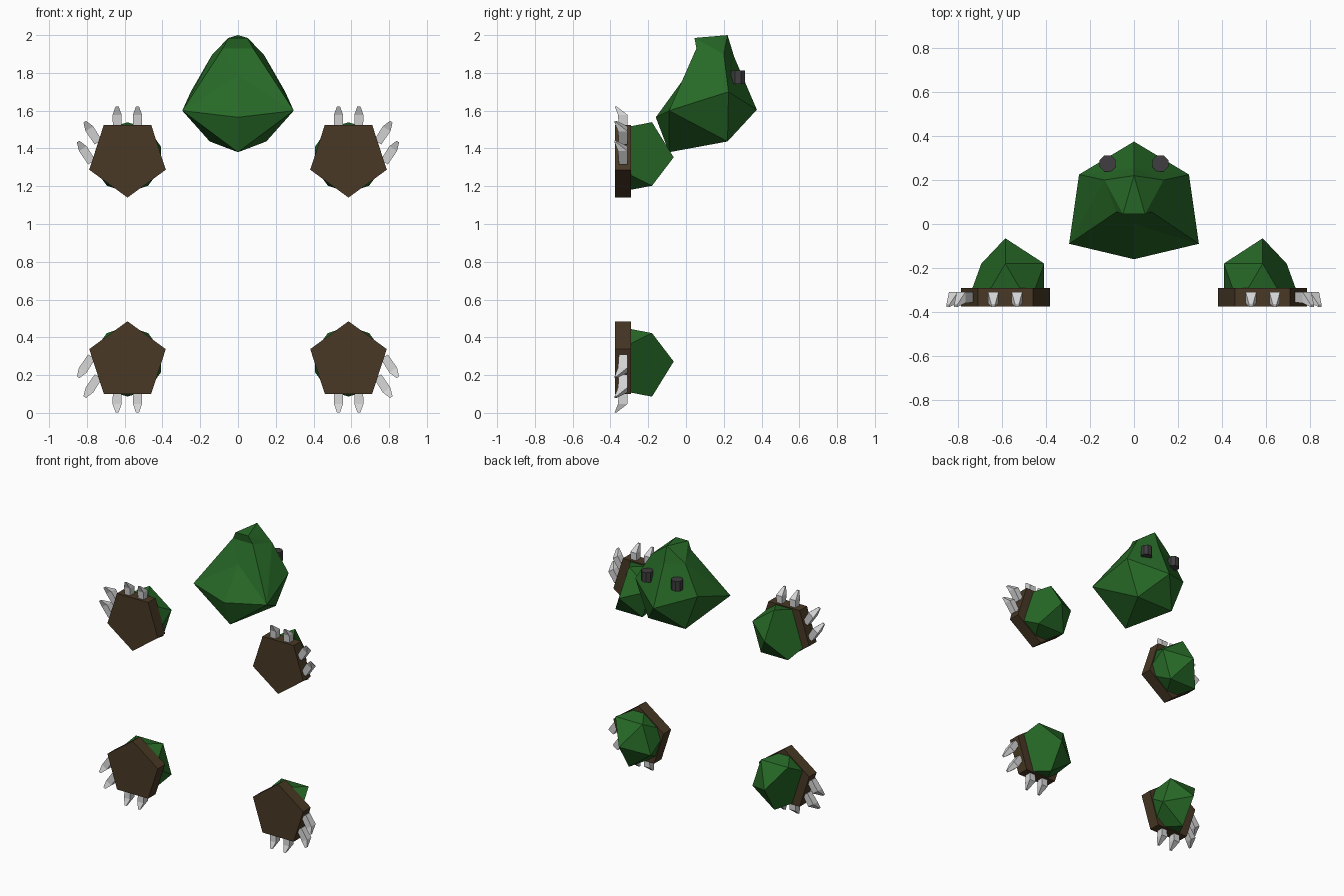
import bpy, bmesh, math
from mathutils import Vector

if "Cube" in bpy.data.objects:
    bpy.data.objects.remove(bpy.data.objects["Cube"])


def material(name, rgb):
    m = bpy.data.materials.new(name)
    m.diffuse_color = (*rgb, 1)
    m.use_nodes = True
    m.node_tree.nodes["Principled BSDF"].inputs["Base Color"].default_value = m.diffuse_color
    return m


GREEN = material("leaf green", (0.02, 0.14, 0.02))
BROWN = material("dark brown", (0.065, 0.04, 0.018))
BONE = material("claw grey", (0.66, 0.66, 0.66))
DARK = material("charcoal", (0.05, 0.048, 0.05))


def finish(name, bm, mat):
    bmesh.ops.recalc_face_normals(bm, faces=bm.faces[:])
    me = bpy.data.meshes.new(name)
    bm.to_mesh(me)
    bm.free()
    me.materials.append(mat)
    ob = bpy.data.objects.new(name, me)
    bpy.context.collection.objects.link(ob)
    return ob


def loft(name, rings, mat):
    """Join equal rings of points into a closed solid."""
    bm = bmesh.new()
    rs = [[bm.verts.new(p) for p in r] for r in rings]
    n = len(rs[0])
    for a, b in zip(rs, rs[1:]):
        for i in range(n):
            j = (i + 1) % n
            bm.faces.new((a[i], a[j], b[j], b[i]))
    bm.faces.new(rs[0])
    bm.faces.new(rs[-1])
    return finish(name, bm, mat)


def ring(r, deg, n=5):
    return [(r * math.cos(math.radians(deg + 360 / n * i)),
             r * math.sin(math.radians(deg + 360 / n * i))) for i in range(n)]


# Paws: sx mirrors left/right, sz mirrors upper/lower
def paw(label, sx, sz):
    cz = 1.353 if sz > 0 else 0.272

    def place(x, y, z):
        return (sx * (0.585 + x), y, cz + sz * z)

    # Pentagonal sole
    loft(label + "_sole", [[place(x, y, z) for x, z in ring(0.213, -90)]
                           for y in (-0.375, -0.29)], BROWN)

    # Gem-like back of the paw, with its outer corner sliced flat
    r, cy = 0.208, -0.273
    pts = [(0, cy + r, 0), (0, cy - 0.1, 0)]
    pts += [(x, cy + r * 0.447, z) for i, (x, z) in enumerate(ring(r * 0.894, 90)) if i != 4]
    pts += [(x, cy - r * 0.447, z) for x, z in ring(r * 0.894, -90)]
    bm = bmesh.new()
    for p in pts:
        bm.verts.new(place(*p))
    bmesh.ops.convex_hull(bm, input=bm.verts[:])
    bmesh.ops.dissolve_limit(bm, angle_limit=0.02, verts=bm.verts[:], edges=bm.edges[:])
    finish(label + "_body", bm, GREEN)

    # Claws: two on the flat edge, two on the outer edge
    for k, (x, z, dx, dz) in enumerate([(-0.053, 0.14, 0, 1), (0.055, 0.14, 0, 1),
                                        (0.155, 0.08, 0.55, 0.835),
                                        (0.19, -0.025, 0.55, 0.835)]):
        rings = []
        for t, w, y0, y1 in ((0, 0.022, -0.355, -0.31), (0.085, 0.024, -0.36, -0.31),
                             (0.13, 0.008, -0.378, -0.368)):
            bx, bz = x + dx * t, z + dz * t
            rings.append([place(bx + dz * w * s, y, bz - dx * w * s)
                          for s, y in ((-1, y0), (1, y0), (1, y1), (-1, y1))])
        loft(f"{label}_claw_{k + 1}", rings, BONE)


for sx, side in ((-1, "left"), (1, "right")):
    for sz, level in ((1, "upper"), (-1, "lower")):
        paw(f"{side}_{level}_paw", sx, sz)

# Head: faceted, mirrored across x = 0
centre = {"top": (0, 0.22, 2.0), "nape": (0, 0.255, 1.885), "tip": (0, 0.375, 1.605),
          "chin": (0, -0.09, 1.38), "front": (0, -0.16, 1.565), "mid": (0, 0, 1.785)}
sided = {"shoulder": (0.135, 0.2, 1.9), "cheek": (0.25, 0.225, 1.70), "side": (0.295, -0.09, 1.6),
         "neck": (0.08, 0.055, 1.93), "brow": (0.05, 0.045, 1.985), "base": (0.15, 0.22, 1.437)}
half_faces = ["top shoulder brow", "brow shoulder neck", "neck shoulder side",
              "shoulder cheek side", "shoulder top nape", "shoulder nape cheek",
              "nape tip cheek", "cheek tip base", "cheek base side", "side base chin",
              "side chin front", "neck side mid", "side front mid"]
bm = bmesh.new()
mid_v = {k: bm.verts.new(p) for k, p in centre.items()}
L, R = ({**mid_v, **{k: bm.verts.new((s * x, y, z)) for k, (x, y, z) in sided.items()}}
        for s in (-1, 1))
for f in half_faces:
    for d in (L, R):
        bm.faces.new([d[k] for k in f.split()])
for k, other in (("brow", "top"), ("neck", "mid"), ("base", "tip"), ("base", "chin")):
    bm.faces.new((L[k], R[k], mid_v[other]))
bm.faces.new((L["brow"], R["brow"], R["neck"], L["neck"]))
finish("head", bm, GREEN)

# Eyes: short upright pegs on the back of the head
for s, side in ((-1, "left"), (1, "right")):
    loft(side + "_eye", [[(s * 0.12 + x, 0.275 + y, z) for x, y in ring(0.04, 22.5, 8)]
                         for z in (1.74, 1.812)], DARK)
